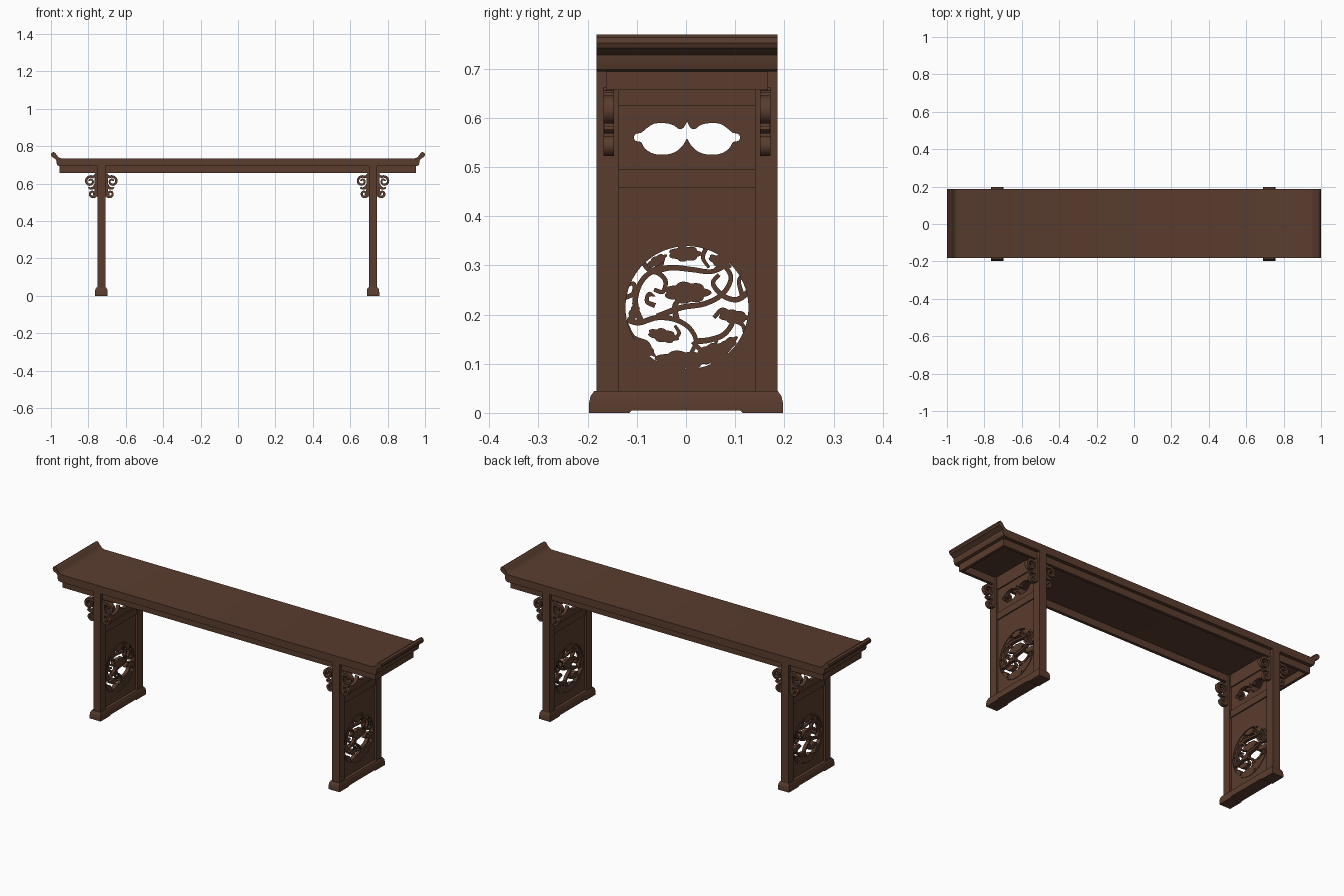
import bpy, bmesh, math
from mathutils import Matrix, Vector

if "Cube" in bpy.data.objects:
    bpy.data.objects.remove(bpy.data.objects["Cube"])

YC = 0.002                      # the body sits a hair behind the feet
LEGS = (("left", -0.731), ("right", 0.722))

wood = bpy.data.materials.new("dark brown wood")
wood.diffuse_color = (0.100, 0.045, 0.027, 1)
wood.use_nodes = True
wood.node_tree.nodes["Principled BSDF"].inputs["Base Color"].default_value = wood.diffuse_color


def finish(name, bm, smooth=True):
    bmesh.ops.remove_doubles(bm, verts=bm.verts, dist=1e-5)
    bmesh.ops.recalc_face_normals(bm, faces=bm.faces)
    me = bpy.data.meshes.new(name)
    bm.to_mesh(me)
    bm.free()
    me.materials.append(wood)
    ob = bpy.data.objects.new(name, me)
    bpy.context.collection.objects.link(ob)
    if smooth:
        bpy.ops.object.select_all(action='DESELECT')
        ob.select_set(True)
        bpy.context.view_layer.objects.active = ob
        bpy.ops.object.shade_smooth_by_angle(angle=math.radians(35))
    return ob


def add_box(bm, x0, x1, y0, y1, z0, z1):
    m = Matrix.Translation(((x0 + x1) / 2, (y0 + y1) / 2, (z0 + z1) / 2))
    bmesh.ops.create_cube(bm, size=1, matrix=m @ Matrix.Diagonal((x1 - x0, y1 - y0, z1 - z0, 1)))


def box(name, *dims):
    bm = bmesh.new()
    add_box(bm, *dims)
    return finish(name, bm, False)


def side_plane(x, y=YC):        # drawing (u, v) -> (y, z)
    return Matrix(((0, 0, 1, x), (1, 0, 0, y), (0, 1, 0, 0), (0, 0, 0, 1)))


def front_plane(x, y):          # drawing (u, v) -> (x, z)
    return Matrix(((1, 0, 0, x), (0, 0, -1, y), (0, 1, 0, 0), (0, 0, 0, 1)))


def add_plate(bm, loops, thick, mat):
    """Filled outline with holes, extruded to a flat plate."""
    cu = bpy.data.curves.new("outline", 'CURVE')
    cu.dimensions, cu.fill_mode, cu.extrude = '2D', 'BOTH', thick / 2
    for loop in loops:
        sp = cu.splines.new('POLY')
        sp.points.add(len(loop) - 1)
        for p, c in zip(sp.points, loop):
            p.co = (c[0], c[1], 0, 1)
        sp.use_cyclic_u = True
    ob = bpy.data.objects.new("outline", cu)
    bpy.context.collection.objects.link(ob)
    dg = bpy.context.evaluated_depsgraph_get()
    me = bpy.data.meshes.new_from_object(ob.evaluated_get(dg))
    me.transform(mat)
    bm.from_mesh(me)
    bpy.data.meshes.remove(me)
    bpy.data.objects.remove(ob)
    bpy.data.curves.remove(cu)


def smooth(pts, n=6):
    """Catmull-Rom curve through the points."""
    p = [Vector(q) for q in pts]
    p = [2 * p[0] - p[1]] + p + [2 * p[-1] - p[-2]]
    out = []
    for a, b, c, d in zip(p, p[1:], p[2:], p[3:]):
        for i in range(n):
            t = i / n
            out.append(0.5 * (2 * b + (c - a) * t + (2 * a - 5 * b + 4 * c - d) * t * t
                              + (3 * b - a - 3 * c + d) * t ** 3))
    return out + [p[-2]]


def ribbon(path, w0, w1):
    """Outline of a tapering strip along a path."""
    left, right = [], []
    for i, p in enumerate(path):
        d = (path[min(i + 1, len(path) - 1)] - path[max(i - 1, 0)]).normalized()
        w = (w0 + (w1 - w0) * i / (len(path) - 1)) / 2
        left.append(p + w * Vector((-d.y, d.x)))
        right.append(p - w * Vector((-d.y, d.x)))
    return left + right[::-1]


def circle(cx, cy, r, n=64):
    return [(cx + r * math.cos(2 * math.pi * i / n), cy + r * math.sin(2 * math.pi * i / n)) for i in range(n)]


def spiral(cx, cy, r0, r1, a0, turn, n=28):
    return [Vector((cx + (r0 + (r1 - r0) * i / n) * math.cos(math.radians(a0 + turn * i / n)),
                    cy + (r0 + (r1 - r0) * i / n) * math.sin(math.radians(a0 + turn * i / n)))) for i in range(n + 1)]


def leaf(cx, cy, rx, ry, rot, n=60):
    """Scalloped leaf with pointed ends."""
    out = []
    for i in range(n):
        a = 2 * math.pi * i / n
        k = 0.82 + 0.2 * abs(math.cos(3.5 * a)) + 0.15 * abs(math.cos(a)) ** 8
        x, y, r = rx * k * math.cos(a), ry * k * math.sin(a), math.radians(rot)
        out.append((cx + x * math.cos(r) - y * math.sin(r), cy + x * math.sin(r) + y * math.cos(r)))
    return out


# ---- table top with upturned, rolled ends
end = [(0.955, 0.694), (0.966, 0.698), (0.971, 0.712), (0.972, 0.728), (0.985, 0.737), (0.995, 0.742),
       (1.0, 0.752), (0.998, 0.763), (0.988, 0.769), (0.978, 0.765), (0.970, 0.753), (0.958, 0.740), (0.945, 0.735)]
bm = bmesh.new()
add_plate(bm, [end + [(-x, z) for x, z in reversed(end)]], 0.368, front_plane(0, YC))
finish("table_top", bm)

# ---- apron boards under the top
for name, y in (("front", -0.165), ("back", 0.149)):
    box(name + "_apron", -0.955, 0.952, y + YC, y + 0.016 + YC, 0.656, 0.696)
for name, x in (("left", -0.955), ("right", 0.936)):
    box(name + "_end_apron", x, x + 0.016, -0.165 + YC, 0.165 + YC, 0.656, 0.696)

# ---- shared drawings for the legs
half = (smooth([(0, .592), (.007, .580), (.016, .577), (.028, .585), (.045, .589), (.066, .588), (.080, .580), (.092, .570)])
        + smooth([(.094, .569), (.104, .567), (.108, .560), (.104, .553), (.094, .551)])
        + smooth([(.092, .549), (.085, .537), (.068, .527), (.045, .525), (.025, .530), (.010, .542), (0, .558)]))
cloud = [tuple(p) for p in half] + [(-p[0], p[1]) for p in half[-2:0:-1]]
CZ = 0.214                      # centre of the round carving

# vines as (u, v) on a disc of radius 66
stems = [
    [(-60, -12), (-48, -15), (-30, -10), (-12, -12), (2, -20), (9, -33), (4, -46)],
    [(-46, -14), (-52, 4), (-47, 24), (-34, 36), (-22, 28), (-24, 16), (-33, 18)],
    [(-30, -9), (-6, 0), (18, 4), (36, 14), (44, 30), (36, 42), (26, 36)],
    [(-34, 36), (-16, 40), (6, 38), (24, 36), (38, 42), (42, 50)],
    [(62, 16), (50, 8), (36, 12), (26, 24), (32, 33)],
    [(8, -34), (24, -32), (38, -26), (46, -12), (36, -2), (27, -10)],
    [(-62, -16), (-54, -30), (-40, -36), (-38, -46), (-48, -44)],
    [(-10, -13), (-12, 2), (-2, 12), (10, 12)],
]
shoots = [
    [(-62, 10), (-54, 14), (-53, 24), (-60, 22)], [(-44, 46), (-38, 38), (-26, 42), (-24, 52)],
    [(20, 62), (16, 50), (22, 40)], [(46, -12), (56, -18), (58, -30)],
    [(6, -34), (14, -42), (26, -40), (30, -32)], [(-30, -28), (-16, -32), (-8, -26), (-12, -18)],
    [(-32, 2), (-40, 6), (-38, 14), (-32, 10)], [(56, 10), (52, 26), (56, 34)],
]
leaves = [(0, 15, 21, 11, 0), (-2, 54, 15, 8, 0), (47, -9, 14, 7, -5), (-24, -28, 14, 7, -12),
          (-6, -53, 25, 10, 0), (20, -45, 15, 7, 30), (-53, -5, 9, 5, 70), (40, -38, 12, 6, 40),
          (33, 46, 11, 6, -25), (-30, 47, 10, 5, 30), (-42, -40, 12, 5, -40), (28, -50, 12, 6, 20)]
S = 0.134 / 66

for name, x in LEGS:
    # posts and rails
    for side, y in (("front", -0.184), ("back", 0.138)):
        box(f"{name}_{side}_post", x - 0.0215, x + 0.0215, y + YC, y + 0.046 + YC, 0.04, 0.697)
    bm = bmesh.new()
    for z0, z1 in ((0.625, 0.697), (0.458, 0.496)):
        add_box(bm, x - 0.016, x + 0.016, -0.139 + YC, 0.139 + YC, z0, z1)
    finish(name + "_leg_rails", bm, False)

    # upper panel with cloud opening
    def rect(z0, z1):
        return [(-0.139, z0), (0.139, z0), (0.139, z1), (-0.139, z1)]
    bm = bmesh.new()
    add_plate(bm, [rect(0.49, 0.63), cloud], 0.02, side_plane(x))
    finish(name + "_upper_panel", bm)

    # lower panel with round opening and its moulding
    bm = bmesh.new()
    add_plate(bm, [rect(0.04, 0.462), circle(0, CZ, 0.131)], 0.02, side_plane(x))
    finish(name + "_lower_panel", bm)
    bm = bmesh.new()
    add_plate(bm, [circle(0, CZ, 0.134), circle(0, CZ, 0.125)], 0.026, side_plane(x))
    finish(name + "_round_moulding", bm)

    # vine and leaf openwork
    bm = bmesh.new()
    place = side_plane(x) @ Matrix.Translation((0, CZ, 0)) @ Matrix.Diagonal((S, S, 1, 1))
    for i, s in enumerate(stems):
        add_plate(bm, [ribbon(smooth(s), 6, 4)], 0.018 + 0.0003 * i, place)
    for i, s in enumerate(shoots):
        add_plate(bm, [ribbon(smooth(s), 5, 3)], 0.016 + 0.0003 * i, place)
    for i, l in enumerate(leaves):
        add_plate(bm, [leaf(*l)], 0.021 + 0.0002 * i, place)
    finish(name + "_vine_carving", bm)

    # foot: rounded ends, tapered top, shallow notch below
    prof = [(0.11, 0.005), (0.115, 0), (0.197, 0), (0.1975, 0.018), (0.194, 0.034), (0.187, 0.044)]
    bm = bmesh.new()
    add_plate(bm, [prof + [(-u, v) for u, v in reversed(prof)]], 0.067, side_plane(0, 0))
    bmesh.ops.remove_doubles(bm, verts=bm.verts, dist=1e-5)
    for v in bm.verts:
        v.co.x = v.co.x * (0.80 if v.co.z > 0.04 else 0.95 if v.co.z > 0.03 else 1) + x
    finish(name + "_foot", bm)

    # scroll brackets either side of each post
    for side, y in (("front", -0.159), ("back", 0.159)):
        bm = bmesh.new()
        for d in (-1, 1):
            shapes = [
                ribbon(spiral(0.038, 0.612, 0.028, 0.006, 130, -480), 0.014, 0.008),
                ribbon(smooth([(-0.004, 0.652), (0.010, 0.643), (0.022, 0.635)]), 0.022, 0.012),
                ribbon(smooth([(0.004, 0.655), (0.006, 0.610), (0.007, 0.560), (0.008, 0.530)]), 0.018, 0.018),
                ribbon(spiral(0.026, 0.546, 0.020, 0.005, 200, 400), 0.014, 0.009),
                ribbon(smooth([(0.004, 0.600), (0.018, 0.580), (0.036, 0.574), (0.048, 0.580)]), 0.020, 0.008),
            ]
            for i, s in enumerate(shapes):
                add_plate(bm, [[(d * u, v) for u, v in s]], 0.022 - 0.0004 * i, front_plane(x + d * 0.0205, y + YC))
        finish(f"{name}_{side}_scroll_brackets", bm)
